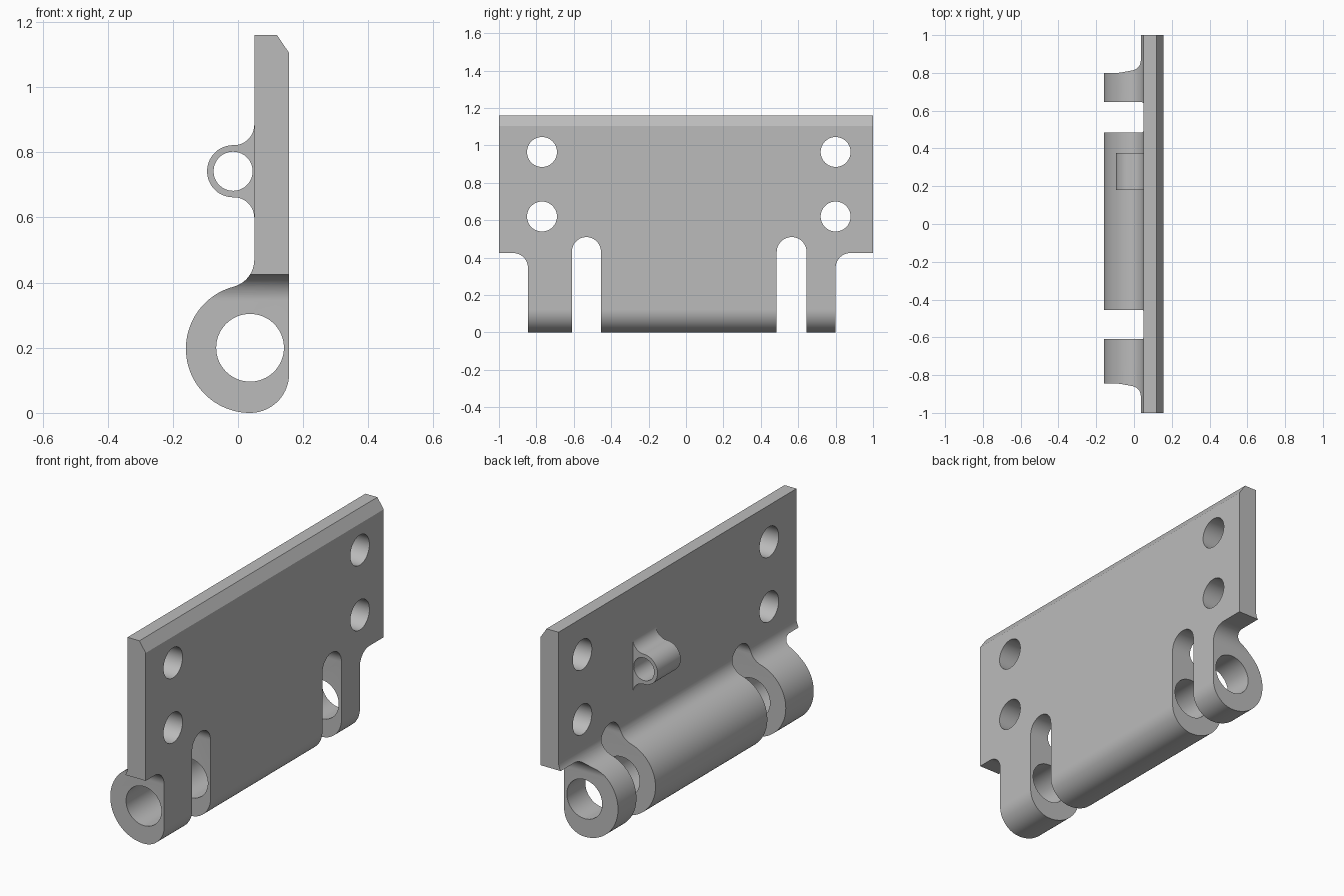
import bpy, bmesh
from math import sin, cos, radians, atan2, degrees
from mathutils import Vector

if "Cube" in bpy.data.objects:
    bpy.data.objects.remove(bpy.data.objects["Cube"])

steel = bpy.data.materials.new("grey_steel")
steel.use_nodes = True
GREY = (0.5, 0.5, 0.5, 1)
steel.diffuse_color = GREY
steel.node_tree.nodes["Principled BSDF"].inputs["Base Color"].default_value = GREY


def arc(cx, cz, r, start, end, steps=24):
    """Points on an arc, angles in degrees."""
    angles = [radians(start + (end - start) * i / steps) for i in range(steps + 1)]
    return [(cx + r * cos(a), cz + r * sin(a)) for a in angles]


def circle(cx, cz, r):
    return arc(cx, cz, r, 0, 360, 64)[:-1]


def prism(name, profile, axis, lo, hi):
    """Extrude an outline along x (outline is y, z) or y (outline is x, z)."""
    bm = bmesh.new()
    place = (lambda p: (lo, p[0], p[1])) if axis == "x" else (lambda p: (p[0], lo, p[1]))
    face = bm.faces.new([bm.verts.new(place(p)) for p in profile])
    new = bmesh.ops.extrude_face_region(bm, geom=[face])["geom"]
    shift = Vector((hi - lo, 0, 0)) if axis == "x" else Vector((0, hi - lo, 0))
    bmesh.ops.translate(bm, vec=shift, verts=[v for v in new if isinstance(v, bmesh.types.BMVert)])
    bmesh.ops.recalc_face_normals(bm, faces=bm.faces)
    mesh = bpy.data.meshes.new(name)
    bm.to_mesh(mesh)
    bm.free()
    obj = bpy.data.objects.new(name, mesh)
    mesh.materials.append(steel)
    bpy.context.collection.objects.link(obj)
    return obj


def activate(obj):
    bpy.ops.object.select_all(action="DESELECT")
    obj.select_set(True)
    bpy.context.view_layer.objects.active = obj


def cut(obj, cutter):
    activate(obj)
    mod = obj.modifiers.new("cut", "BOOLEAN")
    mod.operation, mod.solver, mod.object = "DIFFERENCE", "EXACT", cutter
    bpy.ops.object.modifier_apply(modifier=mod.name)
    bpy.data.objects.remove(cutter)


def finish(obj):
    activate(obj)
    bpy.ops.object.shade_smooth_by_angle(angle=radians(30))


FACE, BACK, TOP = 0.05, 0.157, 1.16

# Leaf plate with rolled knuckle, one continuous cross-section
kx, kz, kr, fr = 0.037, 0.197, 0.197, 0.085
fx, fz = FACE - fr, 0.47
tangent = degrees(atan2(fz - kz, fx - kx))
outline = [(FACE, TOP), (0.12, TOP), (BACK, 1.105)]
outline += arc(kx, 0.12, 0.12, 0, -90)
outline += arc(kx, kz, kr, 270, tangent, 48)[1:]
outline += arc(fx, fz, fr, tangent - 180, 0, 16)[1:]
leaf = prism("hinge_leaf", outline, "y", -1, 1)

# Pin bore through the knuckles
cut(leaf, prism("bore_cutter", circle(kx, 0.2, 0.104), "y", -1.2, 1.2))

# Round-topped slots between the knuckles
for lo, hi in ((-0.61, -0.455), (0.485, 0.645)):
    r = (hi - lo) / 2
    shape = [(hi, -0.1)] + arc(lo + r, 0.51 - r, r, 0, 180) + [(lo, -0.1)]
    cut(leaf, prism("slot_cutter", shape, "x", -0.5, 0.5))

# Rounded notches at the lower outer corners
for side, edge in ((-1, 0.845), (1, 0.80)):
    curve = arc(edge + 0.08, 0.345, 0.08, 180, 90, 16)
    shape = [(edge, -0.1)] + curve + [(1.2, 0.425), (1.2, -0.1)]
    cut(leaf, prism("notch_cutter", [(side * y, z) for y, z in shape], "x", -0.5, 0.5))

# Screw holes
for y in (-0.77, 0.80):
    for z in (0.62, 0.965):
        cut(leaf, prism("screw_cutter", circle(y, z, 0.08), "x", -0.5, 0.5))
finish(leaf)

# Small filleted eyelet on the front face
ex, ez, er, sr, rise = -0.015, 0.742, 0.08, 0.063, 0.143
sx = FACE - sr
lean = degrees(atan2(rise, sx - ex))
upper = arc(sx, ez + rise, sr, 0, lean - 180, 16)
lower = [(x, 2 * ez - z) for x, z in reversed(upper)]
shape = upper + arc(ex, ez, er, lean, 360 - lean, 40)[1:-1] + lower
shape += [(FACE + 0.01, ez - rise), (FACE + 0.01, ez + rise)]
eyelet = prism("eyelet", shape, "y", 0.18, 0.375)
cut(eyelet, prism("eyelet_cutter", circle(ex, ez, 0.06), "y", 0, 0.6))
finish(eyelet)
